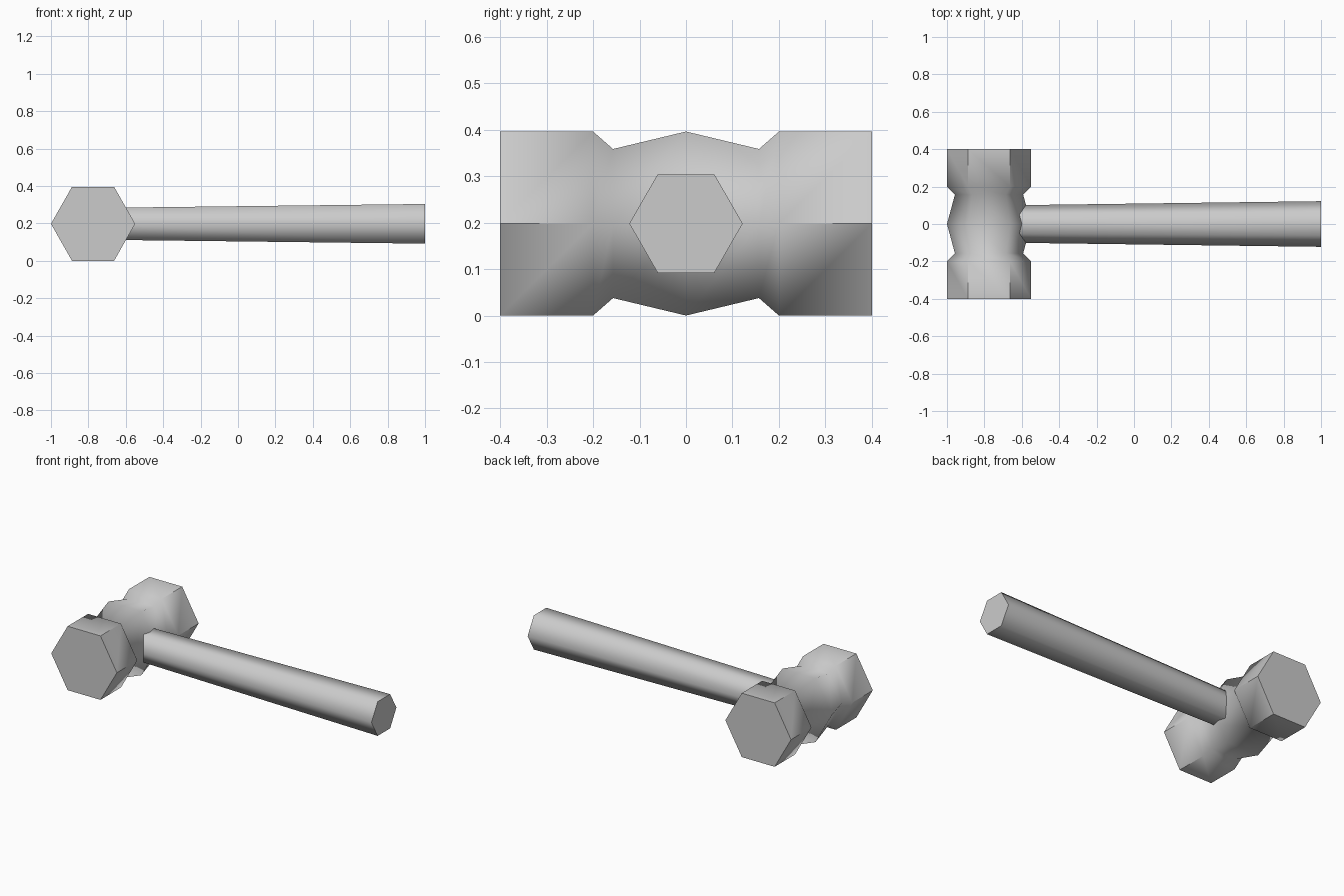
import bpy
import bmesh
from math import cos, sin, pi, radians
from mathutils import Vector

if "Cube" in bpy.data.objects:
    bpy.data.objects.remove(bpy.data.objects["Cube"], do_unlink=True)

GREY = (0.6, 0.6, 0.6, 1)
steel = bpy.data.materials.new("plain_grey")
steel.use_nodes = True
steel.diffuse_color = GREY
steel.node_tree.nodes["Principled BSDF"].inputs["Base Color"].default_value = GREY

SIDES = 6
MID_Z = 0.198


def hex_loft(name, rings, place, sharp_bands=()):
    """Loft hexagonal rings of (position, half width, half flat height)."""
    bm = bmesh.new()
    loops = []
    for pos, width, height in rings:
        loop = []
        for i in range(SIDES):
            a = 2 * pi * i / SIDES
            across, up = width * cos(a), height * sin(a) / sin(pi / 3)
            loop.append(bm.verts.new(place(pos, across, up)))
        loops.append(loop)
    for k, (a, b) in enumerate(zip(loops, loops[1:])):
        for i in range(SIDES):
            j = (i + 1) % SIDES
            bm.faces.new((a[i], a[j], b[j], b[i]))
    bm.faces.new(loops[0])
    bm.faces.new(loops[-1])
    bmesh.ops.recalc_face_normals(bm, faces=bm.faces)
    mesh = bpy.data.meshes.new(name)
    sharp = set()
    bm.verts.index_update()
    for k in sharp_bands:
        for i in range(SIDES):
            sharp.add(frozenset((loops[k][i].index, loops[k + 1][i].index)))
    bm.to_mesh(mesh)
    bm.free()
    mesh.materials.append(steel)
    obj = bpy.data.objects.new(name, mesh)
    bpy.context.collection.objects.link(obj)
    bpy.ops.object.select_all(action="DESELECT")
    obj.select_set(True)
    bpy.context.view_layer.objects.active = obj
    bpy.ops.object.shade_smooth_by_angle(angle=radians(65))
    # Crisp corners on the striking ends
    for e in mesh.edges:
        if frozenset(e.vertices) in sharp:
            e.use_edge_sharp = True
    return obj


# Head: two striking ends, necked in on both sides of a full-width middle
profile = [(-0.4, 1), (-0.2, 1), (-0.157, 0.81), (0, 1)]
profile += [(-y, s) for y, s in reversed(profile[:-1])]
hex_loft("hammer_head", [(y, 0.225 * s, MID_Z * s) for y, s in profile],
         lambda p, across, up: Vector((-0.775 + across, p, MID_Z + up)),
         sharp_bands=(0, len(profile) - 2))

# Handle: tapers towards the head and runs into it
hex_loft("handle", [(-0.75, 0.099, 0.085), (1.0, 0.122, 0.106)],
         lambda p, across, up: Vector((p, across, MID_Z + up)))
